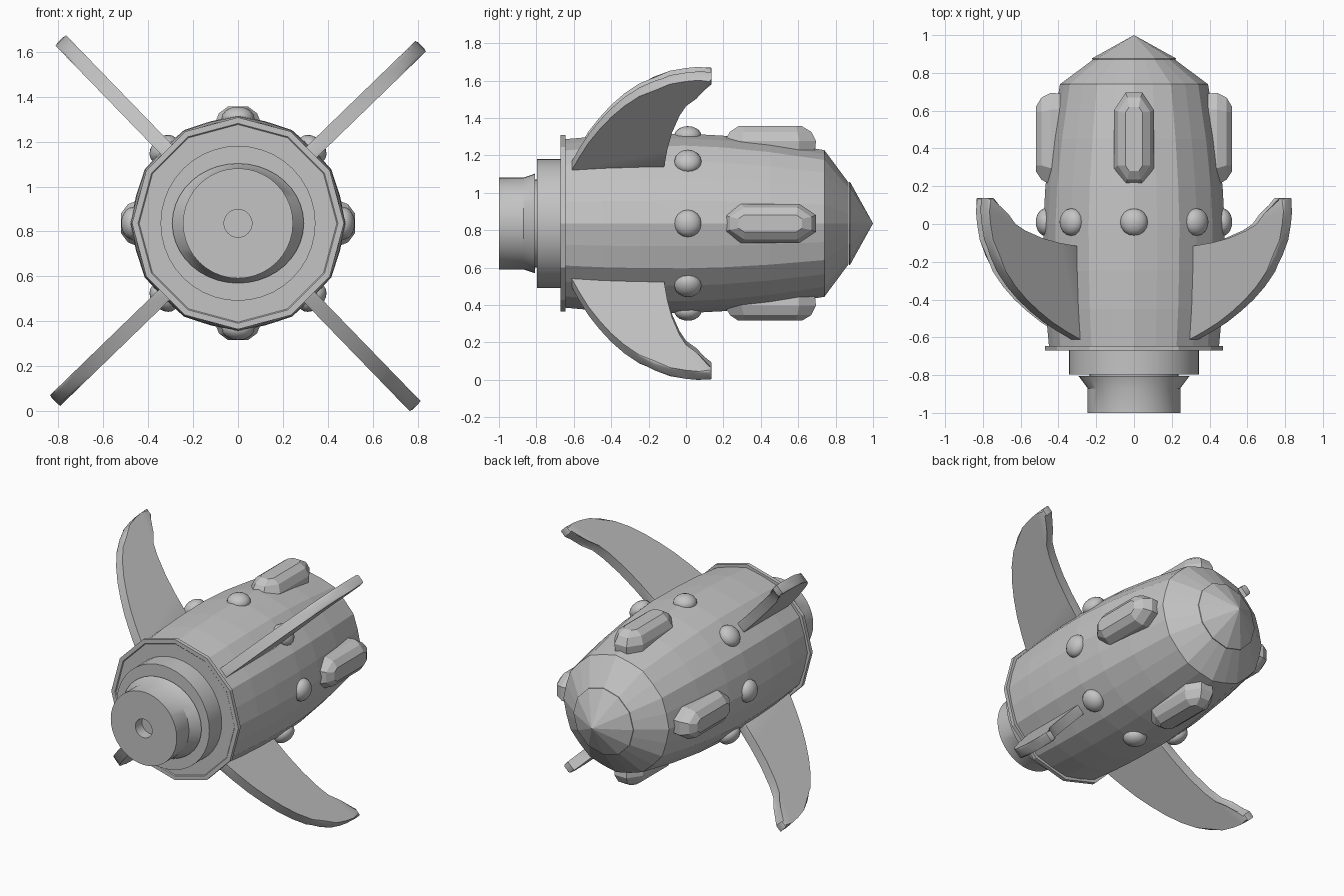
import bpy, bmesh, math
from mathutils import Matrix, Vector

if "Cube" in bpy.data.objects:
    bpy.data.objects.remove(bpy.data.objects["Cube"])

CZ = 0.836  # height of the long axis, which runs along y

grey = bpy.data.materials.new("plain_grey")
grey.diffuse_color = (0.55, 0.55, 0.55, 1)
grey.use_nodes = True
grey.node_tree.nodes["Principled BSDF"].inputs["Base Color"].default_value = grey.diffuse_color


def finish(bm, name, smooth=None):
    bmesh.ops.recalc_face_normals(bm, faces=bm.faces)
    me = bpy.data.meshes.new(name)
    bm.to_mesh(me)
    bm.free()
    me.materials.append(grey)
    ob = bpy.data.objects.new(name, me)
    bpy.context.collection.objects.link(ob)
    if smooth:
        bpy.ops.object.select_all(action='DESELECT')
        ob.select_set(True)
        bpy.context.view_layer.objects.active = ob
        bpy.ops.object.shade_smooth_by_angle(angle=math.radians(smooth))
    return ob


def loft(bm, rings):
    """Bridge equal-length rings of points and cap both ends."""
    rows = [[bm.verts.new(p) for p in ring] for ring in rings]
    n = len(rows[0])
    for a, b in zip(rows, rows[1:]):
        for i in range(n):
            j = (i + 1) % n
            bm.faces.new((a[i], a[j], b[j], b[i]))
    bm.faces.new(rows[0])
    bm.faces.new(rows[-1])


def lathe(name, profile, sides, smooth=None, dip=1.0, zscale=None):
    """Revolve (y, radius) points about the long axis; dip pulls in odd corners."""
    bm = bmesh.new()
    rings = []
    for k, (y, r) in enumerate(profile):
        zs = zscale[k] if zscale else 1
        ring = []
        for i in range(sides):
            a = 2 * math.pi * i / sides
            q = r * (dip if i % 2 else 1)
            ring.append((q * math.cos(a), y, CZ + zs * q * math.sin(a)))
        rings.append(ring)
    loft(bm, rings)
    bmesh.ops.remove_doubles(bm, verts=bm.verts, dist=1e-4)
    return finish(bm, name, smooth)


def around(angle):
    """Turn a part built along +z onto the hull at the given angle."""
    return Matrix.Translation((0, 0, CZ)) @ Matrix.Rotation(math.pi / 2 - angle, 4, 'Y')


# Hull, tail rim and nose
lathe("hull", [(-.65, .45), (-.45, .468), (-.25, .477), (0, .48), (.2, .469),
               (.45, .44), (.74, .392), (.87, .217)], 24, dip=.98)
lathe("tail_rim", [(-.645, .472), (-.67, .472), (-.67, .445), (-.665, .44), (-.665, .05)], 12)
lathe("nose_cone", [(.872, .1), (.872, .222), (.877, .222), (1, .00001)], 12)

# Stepped engine and nozzle with a small bore
lathe("engine_collar", [(-.66, .345), (-.797, .345)], 40, smooth=30)
lathe("nozzle", [(-.79, .235), (-.806, .235), (-.806, .293), (-.87, .245), (-1, .245),
                 (-1, .062), (-.93, .062)], 40, smooth=30,
      zscale=[1, 1, .91, 1, 1, 1, 1])

# Four swept fins, (y, radius) outline
outline = [(-.625, .39), (-.612, .44), (-.57, .545), (-.52, .655), (-.463, .755),
           (-.4, .85), (-.33, .935), (-.25, 1.01), (-.168, 1.07), (-.085, 1.105),
           (0, 1.125), (.07, 1.134), (.137, 1.137), (.137, 1.092), (.045, 1.0),
           (0, .935), (-.035, .86), (-.075, .73), (-.1, .6), (-.115, .48), (-.118, .39)]
for k in range(4):
    bm = bmesh.new()
    loft(bm, [[(x, y, r) for y, r in outline] for x in (-.033, .033)])
    rim = [e for e in bm.edges if abs(e.verts[0].co.x - e.verts[1].co.x) < 1e-5]
    bmesh.ops.bevel(bm, geom=rim, offset=.013, segments=2, profile=.5, affect='EDGES')
    bm.transform(around(math.radians(44.1 + 90 * k)))
    finish(bm, f"fin_{k + 1}", smooth=35)

# Four faceted pods: (radius, half width, y start, y end, corner cut)
levels = [(.30, .09, .22, .68, .05), (.44, .105, .205, .695, .06),
          (.49, .085, .235, .67, .05), (.52, .045, .28, .62, .02)]
for k in range(4):
    bm = bmesh.new()
    loft(bm, [[(w, a + 1.5 * c, r), (w, b - 1.5 * c, r), (w - c, b, r), (c - w, b, r),
               (-w, b - 1.5 * c, r), (-w, a + 1.5 * c, r), (c - w, a, r), (w - c, a, r)]
              for r, w, a, b, c in levels])
    bm.transform(around(math.pi / 2 * k))
    finish(bm, f"pod_{k + 1}")

# Eight domed studs around the middle
for k in range(8):
    bm = bmesh.new()
    bmesh.ops.create_uvsphere(bm, u_segments=16, v_segments=10, radius=1)
    bmesh.ops.scale(bm, vec=Vector((.073, .073, .052)), verts=bm.verts)
    bm.transform(around(math.pi / 4 * k) @ Matrix.Translation((0, .01, .468)))
    finish(bm, f"stud_{k + 1}", smooth=40)
